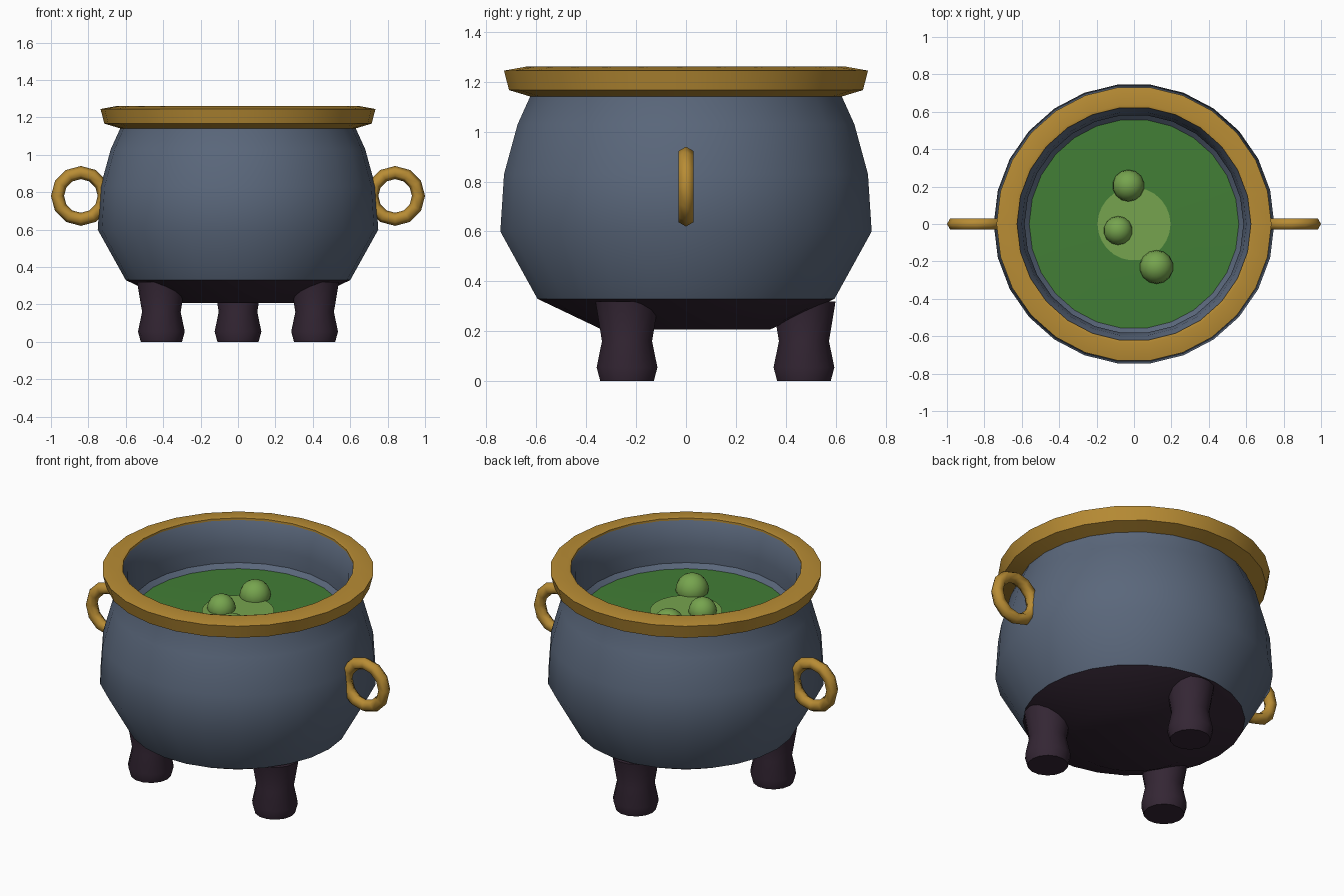
import bpy, math
from math import cos, sin, pi

if "Cube" in bpy.data.objects:
    bpy.data.objects.remove(bpy.data.objects["Cube"])


def srgb(r, g, b):
    def f(c):
        c /= 255
        return c / 12.92 if c <= 0.04045 else ((c + 0.055) / 1.055) ** 2.4
    return (f(r), f(g), f(b), 1)


def material(name, rgb):
    m = bpy.data.materials.new(name)
    m.diffuse_color = srgb(*rgb)
    m.use_nodes = True
    m.node_tree.nodes["Principled BSDF"].inputs["Base Color"].default_value = m.diffuse_color
    return m


steel = material("blue grey iron", (90, 103, 123))
dark = material("dark purple iron", (52, 38, 52))
gold = material("old gold", (184, 140, 52))
green = material("green brew", (66, 126, 54))
light = material("pale green foam", (118, 164, 78))


def smooth(o, angle=35):
    bpy.ops.object.select_all(action='DESELECT')
    o.select_set(True)
    bpy.context.view_layer.objects.active = o
    bpy.ops.object.shade_smooth_by_angle(angle=math.radians(angle))


def lathe(name, profile, sides, mat, loc=(0, 0, 0), closed=False, cap_start=False, cap_end=False, angle=35):
    """Spin a (radius, height) profile around z."""
    n = len(profile)
    verts = [(r * cos(2 * pi * i / sides), r * sin(2 * pi * i / sides), z)
             for r, z in profile for i in range(sides)]
    faces = []
    for k in range(n if closed else n - 1):
        a, b = k * sides, ((k + 1) % n) * sides
        for i in range(sides):
            j = (i + 1) % sides
            faces.append((a + i, a + j, b + j, b + i))
    if cap_start:
        faces.append(tuple(reversed(range(sides))))
    if cap_end:
        faces.append(tuple(range((n - 1) * sides, n * sides)))
    me = bpy.data.meshes.new(name)
    me.from_pydata(verts, [], faces)
    o = bpy.data.objects.new(name, me)
    bpy.context.collection.objects.link(o)
    o.location = loc
    me.materials.append(mat)
    smooth(o, angle)
    return o


SIDES = 26

# Pot: outer wall, lip and inner wall down to the brew; underside dark
pot = lathe("pot", [(0.34, 0.207), (0.60, 0.33), (0.75, 0.60), (0.735, 0.83), (0.68, 1.03),
                    (0.63, 1.14), (0.63, 1.255), (0.60, 1.20), (0.585, 1.10),
                    (0.585, 1.01), (0.56, 0.985)],
            SIDES, steel, cap_start=True, cap_end=True)
pot.data.materials.append(dark)
for p in pot.data.polygons:
    if p.center.z < 0.32:
        p.material_index = 1

# Gold rim
lathe("rim", [(0.625, 1.14), (0.715, 1.167), (0.735, 1.245), (0.64, 1.262), (0.625, 1.258)],
      SIDES, gold, closed=True)

# Brew with a pale patch in the middle
lathe("brew", [(0.572, 0.985), (0.35, 0.99), (0.19, 0.992)], SIDES, green, cap_end=True)
lathe("foam_patch", [(0.195, 0.99), (0.195, 0.997)], SIDES, light, cap_end=True)

# Bubbles
for i, (x, y, r) in enumerate([(-0.03, 0.205, 0.085), (-0.085, -0.035, 0.077), (0.12, -0.23, 0.09)]):
    bpy.ops.mesh.primitive_uv_sphere_add(segments=14, ring_count=10, radius=r, location=(x, y, 1.005))
    o = bpy.context.object
    o.name = "bubble_%d" % (i + 1)
    o.data.materials.append(light)
    smooth(o)

# Three feet
for i in range(3):
    a = math.radians(90 + 120 * i)
    lathe("foot_%d" % (i + 1), [(0.11, 0), (0.125, 0.055), (0.103, 0.16), (0.13, 0.32)], 14, dark,
          loc=(0.473 * cos(a), 0.473 * sin(a), 0), cap_start=True, cap_end=True)

# Ring handles
for s, side in ((-1, "left"), (1, "right")):
    bpy.ops.mesh.primitive_torus_add(major_segments=12, minor_segments=6, major_radius=0.125,
                                     minor_radius=0.035, location=(s * 0.84, 0, 0.78),
                                     rotation=(pi / 2, 0, 0))
    o = bpy.context.object
    o.name = side + "_handle"
    o.data.materials.append(gold)
    smooth(o, 65)
